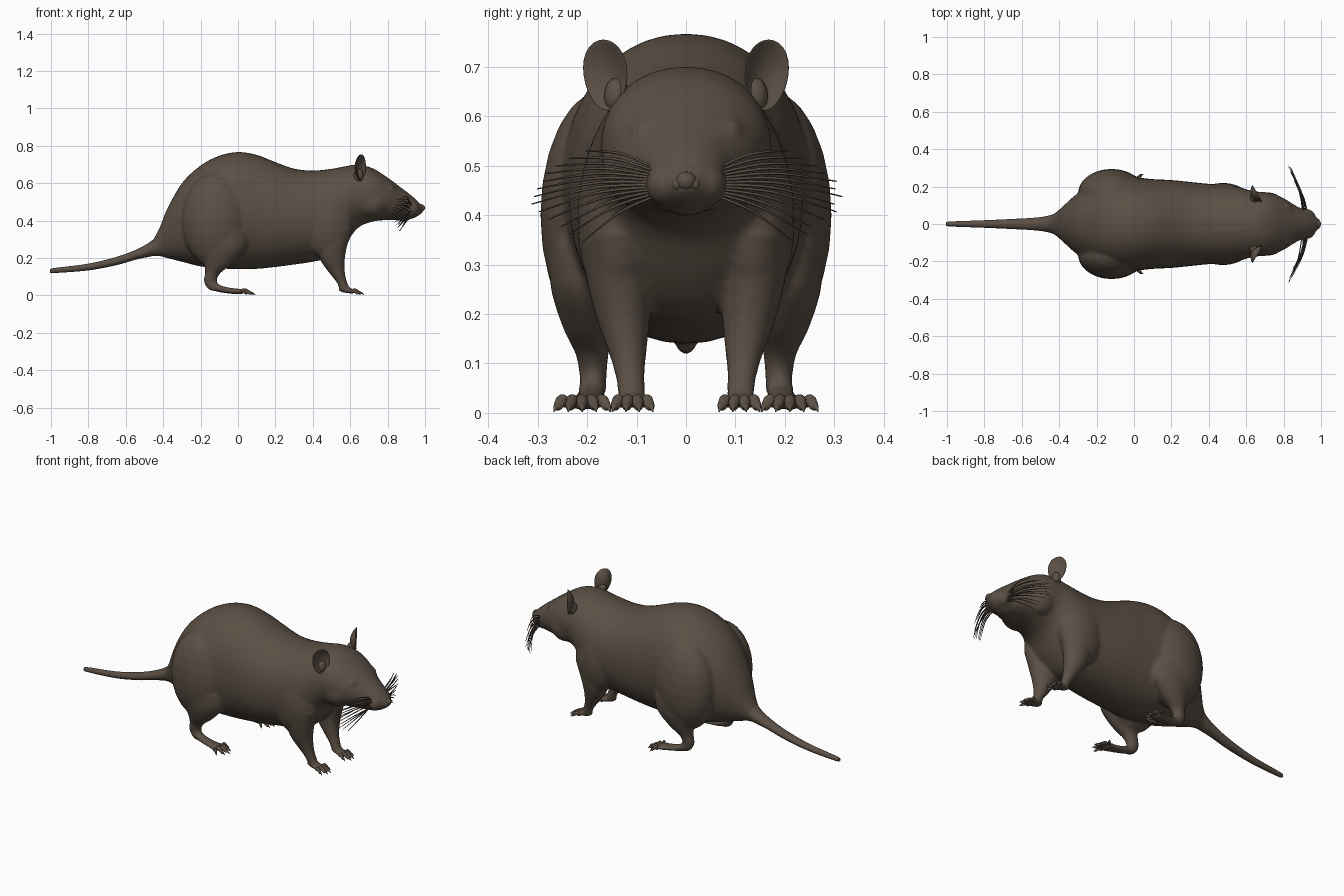
import bpy, bmesh, math, random
from mathutils import Vector

if "Cube" in bpy.data.objects:
    bpy.data.objects.remove(bpy.data.objects["Cube"])

random.seed(4)
fur = bpy.data.materials.new("brown fur")
fur.diffuse_color = (0.105, 0.079, 0.059, 1)
fur.use_nodes = True
fur.node_tree.nodes["Principled BSDF"].inputs["Base Color"].default_value = fur.diffuse_color


def spline(rows, steps):
    """Catmull-Rom through rows of numbers."""
    out = []
    for i in range(len(rows) - 1):
        p = [rows[max(0, min(len(rows) - 1, i + k))] for k in (-1, 0, 1, 2)]
        for s in range(steps):
            t = s / steps
            out.append([0.5 * (2*b + (c-a)*t + (2*a-5*b+4*c-d)*t*t + (3*b-a-3*c+d)*t**3)
                        for a, b, c, d in zip(*p)])
    return out + [list(rows[-1])]


def loft(bm, rows, axis, sides=32, steps=5, power=2.0):
    """Rows are x, y, z and two half-widths of rings square to the axis."""
    u, v = {'x': ((0, 1, 0), (0, 0, 1)), 'y': ((0, 0, 1), (1, 0, 0)),
            'z': ((1, 0, 0), (0, 1, 0))}[axis]
    u, v, rings = Vector(u), Vector(v), []
    for x, y, z, a, b in spline(rows, steps):
        ring = []
        for i in range(sides):
            t = math.tau * i / sides
            c, s = math.cos(t), math.sin(t)
            c = math.copysign(abs(c) ** (2 / power), c)
            s = math.copysign(abs(s) ** (2 / power), s)
            ring.append(bm.verts.new(Vector((x, y, z)) + u * a * c + v * b * s))
        rings.append(ring)
    faces = [bm.faces.new((p[i], p[(i+1) % sides], q[(i+1) % sides], q[i]))
             for p, q in zip(rings, rings[1:]) for i in range(sides)]
    faces += [bm.faces.new(rings[0][::-1]), bm.faces.new(rings[-1])]
    bmesh.ops.recalc_face_normals(bm, faces=faces)


def ball(bm, centre, size, segments=24):
    verts = bmesh.ops.create_uvsphere(bm, u_segments=segments, v_segments=segments // 2, radius=1)["verts"]
    for v in verts:
        v.co = Vector(centre) + Vector([c * s for c, s in zip(v.co, size)])
    return verts


def finish(name, bm):
    me = bpy.data.meshes.new(name)
    bm.to_mesh(me)
    bm.free()
    ob = bpy.data.objects.new(name, me)
    bpy.context.collection.objects.link(ob)
    me.materials.append(fur)
    me.polygons.foreach_set("use_smooth", [True] * len(me.polygons))
    return ob


# Torso and head: x, top, bottom, half-width
outline = [(-.47, .27, .21, .035), (-.42, .36, .21, .06), (-.38, .46, .20, .095),
           (-.30, .60, .18, .165), (-.2, .695, .155, .225), (-.1, .747, .145, .25),
           (0, .767, .14, .25), (.1, .752, .142, .24), (.2, .713, .152, .235),
           (.3, .678, .165, .225), (.4, .668, .18, .215), (.5, .677, .205, .21),
           (.57, .69, .27, .195), (.64, .70, .36, .175), (.72, .68, .395, .168),
           (.8, .63, .403, .138), (.87, .578, .402, .095), (.93, .532, .41, .07),
           (.97, .495, .43, .042), (.992, .475, .45, .018)]
bm = bmesh.new()
loft(bm, [(x, 0, (t + b) / 2, w, (t - b) / 2) for x, t, b, w in outline], 'x', 40, 4, 2.12)
for s in (1, -1):
    # Thigh and hind leg
    ball(bm, (-.12, s * .165, .40), (.18, .13, .255))
    loft(bm, [(-.09, s*.2, .34, .14, .08), (-.085, s*.205, .25, .125, .068),
              (-.105, s*.198, .17, .075, .05), (-.135, s*.19, .12, .042, .034),
              (-.148, s*.188, .08, .035, .028), (-.135, s*.188, .045, .034, .026),
              (-.13, s*.188, .027, .02, .02)], 'z')
    loft(bm, [(-.178, s*.188, .07, .012, .012), (-.15, s*.188, .06, .026, .028),
              (-.10, s*.192, .037, .028, .02), (-.04, s*.2, .025, .032, .016),
              (.01, s*.207, .021, .042, .014), (.035, s*.21, .02, .035, .009)], 'x', 20)
    # Shoulder and foreleg
    ball(bm, (.475, s * .135, .39), (.14, .085, .19))
    loft(bm, [(.50, s*.14, .36, .115, .07), (.50, s*.135, .27, .085, .066),
              (.505, s*.127, .19, .066, .054), (.53, s*.118, .12, .042, .038),
              (.553, s*.113, .075, .029, .03), (.568, s*.11, .04, .026, .028),
              (.575, s*.11, .02, .016, .02)], 'z')
    loft(bm, [(.54, s*.112, .035, .015, .014), (.57, s*.11, .031, .027, .017),
              (.61, s*.108, .023, .035, .013), (.63, s*.107, .02, .028, .008)], 'x', 20)
    # Whisker pads, cheeks and closed eyelids
    ball(bm, (.915, s * .04, .462), (.055, .042, .045))
    ball(bm, (.715, s * .095, .50), (.09, .075, .085))
    ball(bm, (.805, s * .086, .57), (.035, .030, .026))
# Chin and belly bump
ball(bm, (.88, 0, .425), (.055, .045, .027))
ball(bm, (-.12, 0, .14), (.035, .02, .023))
body = finish("body_head_and_legs", bm)
m = body.modifiers.new("blend", 'REMESH')
m.mode, m.voxel_size, m.use_smooth_shade = 'VOXEL', .009, True
m = body.modifiers.new("soften", 'SMOOTH')
m.factor, m.iterations = .5, 5

# Tail
bm = bmesh.new()
loft(bm, [(-1, 0, .132, .006, .006), (-.985, 0, .133, .013, .013), (-.8, 0, .152, .020, .018),
          (-.65, 0, .184, .027, .022), (-.54, 0, .22, .033, .027),
          (-.46, 0, .252, .044, .042), (-.38, 0, .30, .07, .07)], 'x', 20)
finish("tail", bm)

# Nose with a split tip and nostrils
bm = bmesh.new()
ball(bm, (.977, 0, .468), (.023, .022, .02))
for s in (1, -1):
    ball(bm, (.978, s * .017, .462), (.015, .012, .013), 16)
finish("nose", bm)

for side, s in (("left", 1), ("right", -1)):
    # Cupped ear, opening forwards and outwards
    bm = bmesh.new()
    across, up, out = Vector((-.5, s*.866, 0)), Vector((0, s*.06, 1)), Vector((.866, s*.5, 0))
    for v in ball(bm, (0, 0, 0), (1, 1, 1), 28):
        a, n, h = v.co
        cup = .007 * n - .026 * max(0, 1 - a*a - h*h)
        wide = .051 * (1 + .12 * h)
        v.co = Vector((.658, s * .163, .683)) + across * a * wide + up * h * .072 + out * cup
    ball(bm, (.645, s * .14, .64), (.026, .026, .038), 16)
    bmesh.ops.recalc_face_normals(bm, faces=bm.faces)
    finish(side + "_ear", bm)

    # Toes ending in claws
    for part, x, y, n, reach, gap in (("hind", .015, .21, 5, .065, .023),
                                      ("fore", .605, .108, 4, .06, .022)):
        bm = bmesh.new()
        for i in range(n):
            k = i - (n - 1) / 2
            d = reach - .009 * k * k
            y0, y1 = s * (y + k * gap * .72), s * (y + k * gap * 1.15)
            row = [(0, .02, .010), (.35, .026, .012), (.65, .019, .0105),
                   (.82, .013, .009), (1, .012, .005), (1.2, .003, .0015)]
            loft(bm, [(x + d * t, y0 + (y1 - y0) * t, z, r, r) for t, z, r in row], 'x', 10, 3)
        finish(side + "_" + part + "_toes", bm)

    # Whiskers fanning back from the muzzle
    bm = bmesh.new()
    for i in range(13):
        t = i / 12
        x0, z0 = .935 - .035 * random.random(), .443 + .045 * t
        y1, z1 = .22 + .1 * math.sin(math.pi * t) - .02 * random.random(), .345 + .185 * t
        x1 = .945 - .37 * y1 + random.uniform(-.008, .008)
        ym = .05 + (y1 - .05) * .5
        zm = (z0 + z1) / 2 + .014
        loft(bm, [(x0, s*.05, z0, .003, .003), ((x0 + x1) / 2 + .014, s*ym, zm, .003, .003),
                  (x1, s*y1, z1, .0012, .0012)], 'y', 6, 6)
    finish(side + "_whiskers", bm)
